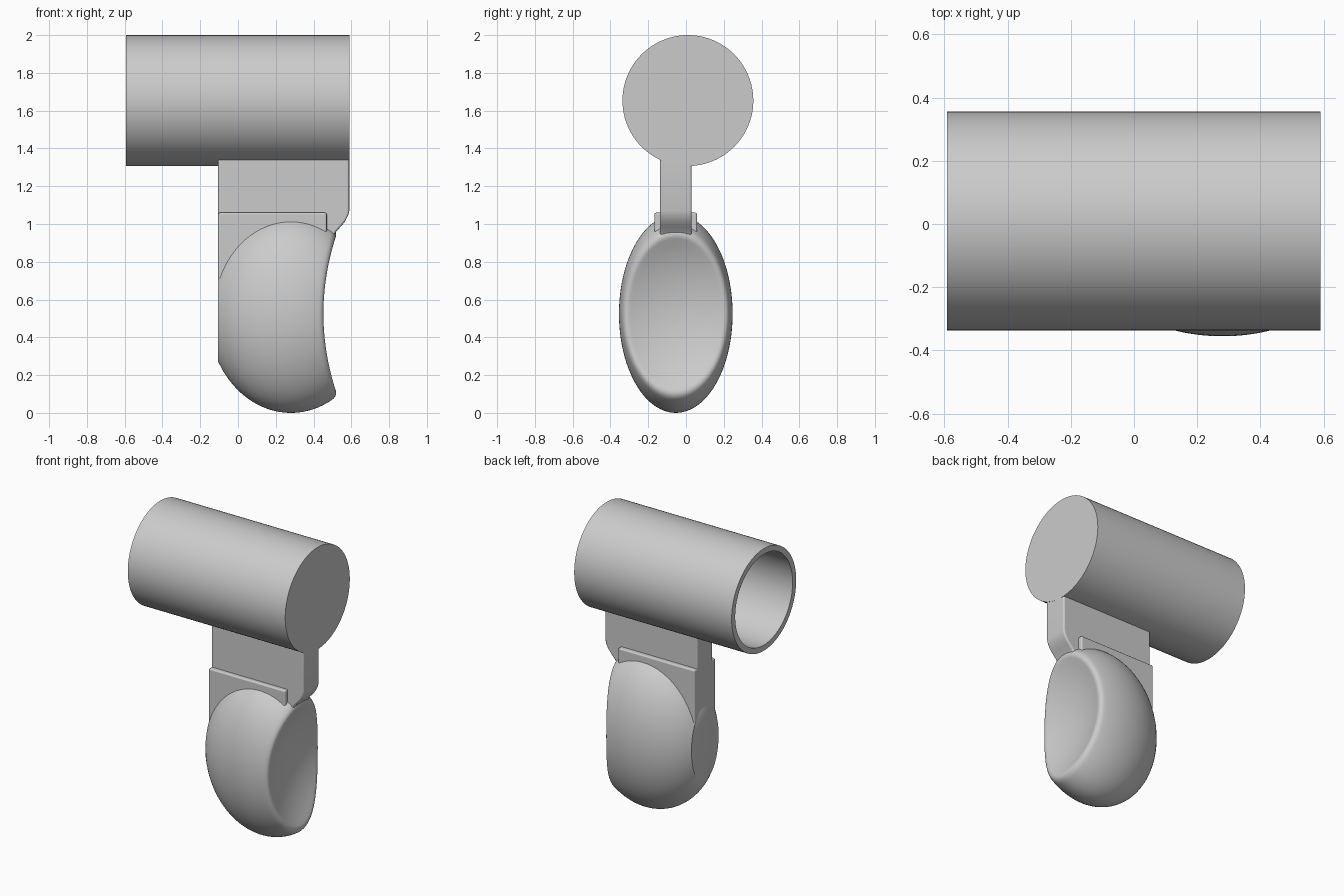
import bpy, bmesh
from math import sin, cos, pi, sqrt

cube = bpy.data.objects.get("Cube")
if cube:
    bpy.data.objects.remove(cube, do_unlink=True)

grey = bpy.data.materials.new("plain grey")
grey.use_nodes = True
grey.diffuse_color = (0.6, 0.6, 0.6, 1)
grey.node_tree.nodes["Principled BSDF"].inputs["Base Color"].default_value = (0.6, 0.6, 0.6, 1)

MID_Y = -0.054                       # centre plane of stem and bowl
MID_Z = 0.525                        # height of the bowl centre
BOWL_X = 0.28
BOWL = (0.44, 0.301, 0.525)          # semi-axes x, y, z
BACK_X = -0.105                      # flat back of the bowl
DISH_X, DISH_R = 1.265, 0.85         # sphere that hollows the front of the bowl


def skin(name, rings, angle=0.6):
    """Join closed rings of points, cap both ends and shade smooth."""
    bm = bmesh.new()
    loops = [[bm.verts.new(p) for p in ring] for ring in rings]
    n = len(loops[0])
    for a, b in zip(loops, loops[1:]):
        for i in range(n):
            j = (i + 1) % n
            bm.faces.new((a[i], a[j], b[j], b[i]))
    bm.faces.new(loops[0])
    bm.faces.new(loops[-1])
    bmesh.ops.recalc_face_normals(bm, faces=bm.faces)
    mesh = bpy.data.meshes.new(name)
    bm.to_mesh(mesh)
    bm.free()
    obj = bpy.data.objects.new(name, mesh)
    bpy.context.collection.objects.link(obj)
    mesh.materials.append(grey)
    bpy.ops.object.select_all(action='DESELECT')
    obj.select_set(True)
    bpy.context.view_layer.objects.active = obj
    bpy.ops.object.shade_smooth_by_angle(angle=angle)
    return obj


def slab(name, profile, half_width, bevel):
    """Extrude an x-z outline across the centre plane, with soft edges."""
    rings = [[(x, MID_Y + s * half_width, z) for x, z in profile] for s in (-1, 1)]
    obj = skin(name, rings)
    mod = obj.modifiers.new("soft_edges", 'BEVEL')
    mod.width, mod.segments, mod.limit_method = bevel, 3, 'ANGLE'
    mod.angle_limit = 0.7
    mod.harden_normals = True


# Hollow barrel, closed at the +x end
def circle(x, r, n=96):
    return [(x, 0.01 + r * cos(2 * pi * i / n), 1.6535 + r * sin(2 * pi * i / n))
            for i in range(n)]


skin("barrel", [circle(0.55, 0.308), circle(-0.592, 0.308),
                circle(-0.592, 0.3465), circle(0.59, 0.3465)])


# Solid bowl with a shallow spherical dish and a rounded rim
def shell(x, ang):
    r = sqrt(max(0.0, 1 - ((x - BOWL_X) / BOWL[0]) ** 2))
    return (x, BOWL[1] * r * cos(ang), BOWL[2] * r * sin(ang))


def dish(y, z):
    return (DISH_X - sqrt(DISH_R ** 2 - y * y - z * z), y, z)


def rim(ang):
    x = 0.46
    for _ in range(40):
        x = dish(*shell(x, ang)[1:])[0]
    return shell(x, ang)


def bowl_column(ang, steps=24):
    corner = rim(ang)
    edge = corner[0] - 0.035
    points = [shell(BACK_X + (edge - BACK_X) * i / steps, ang) for i in range(steps + 1)]
    size = sqrt(corner[1] ** 2 + corner[2] ** 2)
    inner = 1 - 0.035 / size
    start, end = points[-1], dish(corner[1] * inner, corner[2] * inner)
    for k in range(1, 8):            # rounded rim
        t = k / 8
        points.append(tuple((1 - t) ** 2 * a + 2 * t * (1 - t) * c + t * t * b
                            for a, c, b in zip(start, corner, end)))
    for i in range(12):              # dish surface
        f = inner * (1 - i / 12)
        points.append(dish(corner[1] * f, corner[2] * f))
    return [(x, MID_Y + y, MID_Z + z) for x, y, z in points]


columns = [bowl_column(2 * pi * i / 96) for i in range(96)]
skin("bowl", list(zip(*columns)))

# Stem that flows down into the rim
slab("stem", [(-0.105, 1.348), (0.589, 1.348), (0.589, 1.07), (0.583, 1.045),
              (0.568, 1.015), (0.545, 0.987), (0.52, 0.96), (0.505, 0.935),
              (0.485, 0.88), (-0.105, 0.88)], 0.084, 0.012)

# Thicker collar around the foot of the stem
slab("collar", [(-0.105, 1.06), (0.47, 1.06), (0.47, 0.9), (0.2, 0.65),
                (-0.105, 0.65)], 0.113, 0.01)
